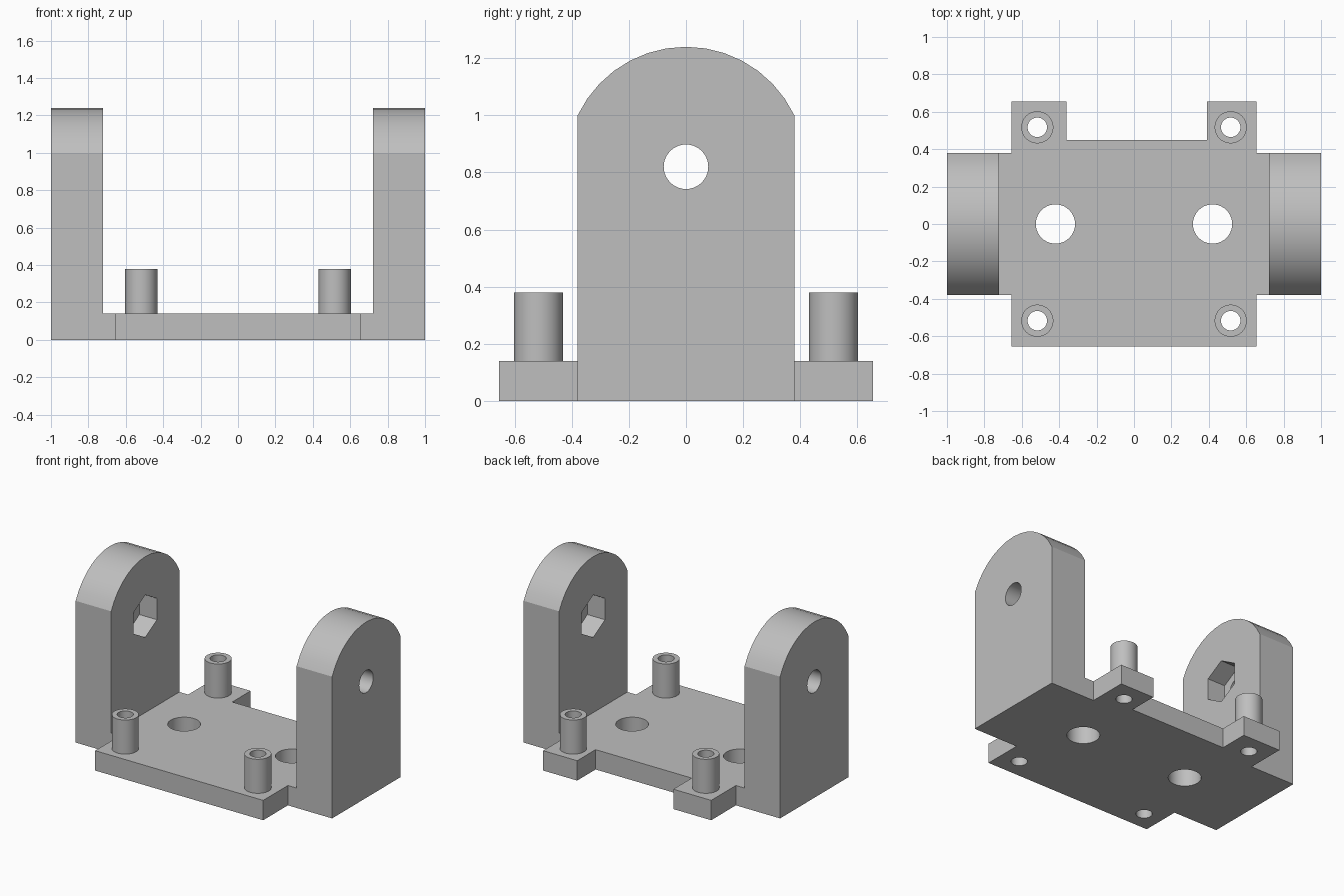
import bpy, bmesh, math
from mathutils import Matrix, Vector

if "Cube" in bpy.data.objects:
    bpy.data.objects.remove(bpy.data.objects["Cube"])

grey = bpy.data.materials.new("plain grey")
grey.diffuse_color = (0.52, 0.52, 0.52, 1)
grey.use_nodes = True
grey.node_tree.nodes["Principled BSDF"].inputs["Base Color"].default_value = grey.diffuse_color


def prism(name, outline, axis, lo, hi):
    """Extrude a 2D outline: axis 'z' uses (x, y) points, axis 'x' uses (y, z) points."""
    bm = bmesh.new()
    place = (lambda p: (p[0], p[1], lo)) if axis == 'z' else (lambda p: (lo, p[0], p[1]))
    face = bm.faces.new([bm.verts.new(place(p)) for p in outline])
    step = Vector((0, 0, hi - lo)) if axis == 'z' else Vector((hi - lo, 0, 0))
    new = bmesh.ops.extrude_face_region(bm, geom=[face])["geom"]
    bmesh.ops.translate(bm, vec=step, verts=[v for v in new if isinstance(v, bmesh.types.BMVert)])
    bmesh.ops.recalc_face_normals(bm, faces=bm.faces)
    mesh = bpy.data.meshes.new(name)
    bm.to_mesh(mesh)
    bm.free()
    mesh.materials.append(grey)
    obj = bpy.data.objects.new(name, mesh)
    bpy.context.collection.objects.link(obj)
    return obj


def ring(cx, cy, r, n=40, start=0.0):
    return [(cx + r * math.cos(start + 2 * math.pi * i / n),
             cy + r * math.sin(start + 2 * math.pi * i / n)) for i in range(n)]


def combine(target, tool, operation):
    """Apply a boolean and discard the tool object."""
    mod = target.modifiers.new("boolean", 'BOOLEAN')
    mod.operation, mod.solver, mod.object = operation, 'EXACT', tool
    bpy.context.view_layer.objects.active = target
    bpy.ops.object.modifier_apply(modifier=mod.name)
    bpy.data.objects.remove(tool)


# Base plate with side tongues and a notch in the back edge
W, T, S = 0.655, 0.14, 0.38
plate = prism("mounting_bracket", [
    (-W, -W), (W, -W), (W, -S), (0.8, -S), (0.8, S), (W, S), (W, W),
    (0.39, W), (0.39, 0.45), (-0.36, 0.45), (-0.36, W), (-W, W),
    (-W, S), (-0.8, S), (-0.8, -S), (-W, -S)], 'z', 0, T)

# Uprights with an arched top
PIVOT = 0.82
radius = 0.42
half = math.asin(S / radius)
arch = [(radius * math.sin(half - 2 * half * i / 14),
         PIVOT + radius * math.cos(half - 2 * half * i / 14)) for i in range(15)]
profile = [(-S, 0), (S, 0)] + arch
for lo, hi in ((-1, -0.723), (0.723, 1)):
    combine(plate, prism("upright", profile, 'x', lo, hi), 'UNION')

# Standoff posts at the four corners
corners = [(x, y) for x in (-0.517, 0.517) for y in (-0.517, 0.517)]
for x, y in corners:
    combine(plate, prism("standoff", ring(x, y, 0.086), 'z', 0.05, 0.38), 'UNION')

# Standoff bores and the two large plate holes
for x, y in corners:
    combine(plate, prism("bore", ring(x, y, 0.052), 'z', -0.1, 0.5), 'DIFFERENCE')
for x in (-0.42, 0.42):
    combine(plate, prism("plate_hole", ring(x, 0, 0.105), 'z', -0.1, 0.3), 'DIFFERENCE')

# Pivot holes with hexagonal nut pockets on the inner faces
for side in (-1, 1):
    a, b = sorted((side * 0.6, side * 1.1))
    combine(plate, prism("pivot_hole", ring(0, PIVOT, 0.078), 'x', a, b), 'DIFFERENCE')
    a, b = sorted((side * 0.6, side * 0.86))
    combine(plate, prism("nut_pocket", ring(0, PIVOT, 0.15, 6, math.pi / 2), 'x', a, b), 'DIFFERENCE')

# Smooth curved walls, sharp edges elsewhere
bpy.ops.object.select_all(action='DESELECT')
plate.select_set(True)
bpy.context.view_layer.objects.active = plate
bpy.ops.object.shade_smooth_by_angle(angle=math.radians(25))
